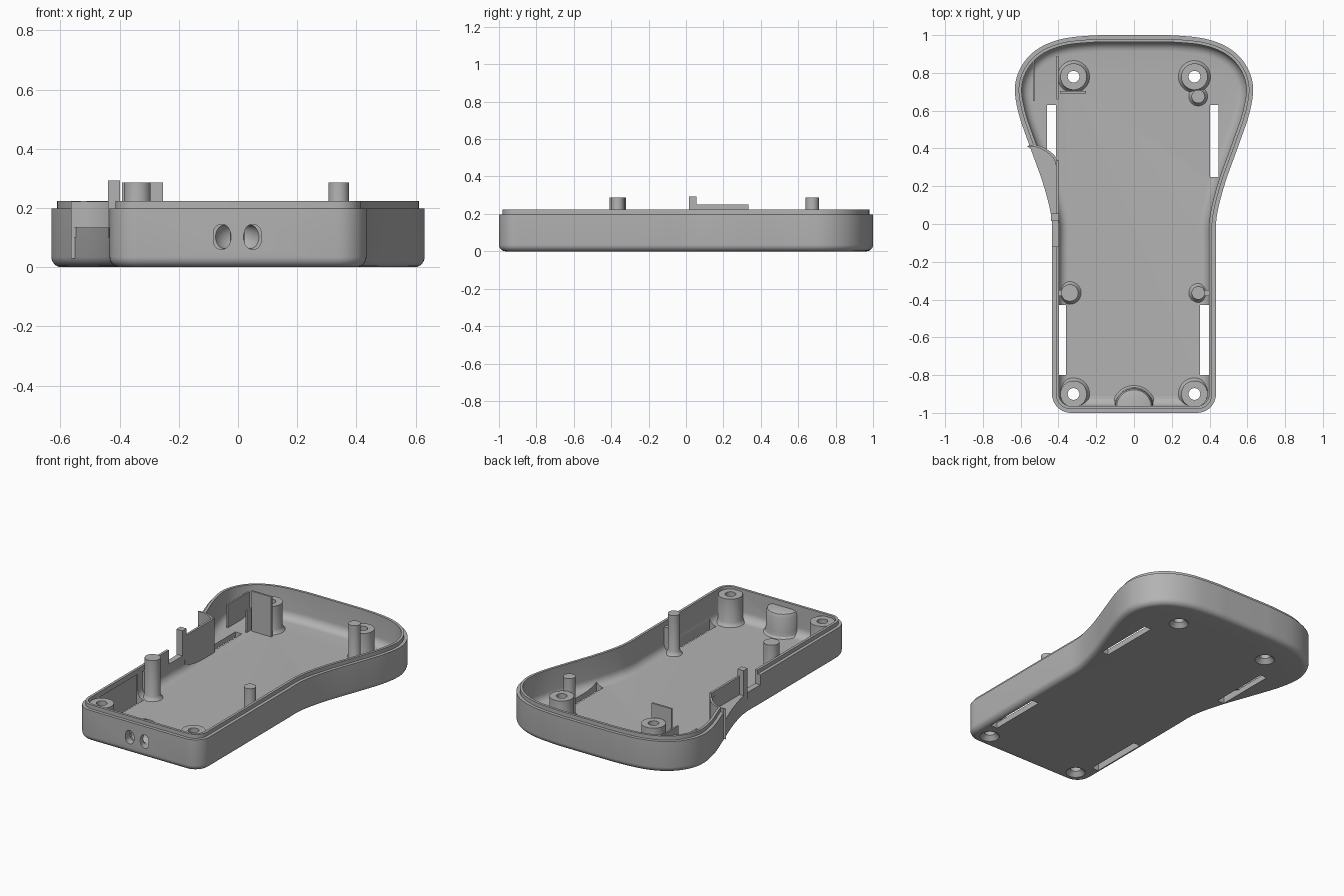
import bpy, bmesh, math
from mathutils import Vector

cube = bpy.data.objects.get("Cube")
if cube:
    bpy.data.objects.remove(cube, do_unlink=True)

grey = bpy.data.materials.new("plain grey")
grey.use_nodes = True
grey.diffuse_color = (0.45, 0.45, 0.45, 1)
grey.node_tree.nodes["Principled BSDF"].inputs["Base Color"].default_value = (0.45, 0.45, 0.45, 1)
FLOOR = 0.035


def make_object(name, bm):
    bmesh.ops.recalc_face_normals(bm, faces=bm.faces)
    mesh = bpy.data.meshes.new(name)
    bm.to_mesh(mesh)
    bm.free()
    mesh.materials.append(grey)
    obj = bpy.data.objects.new(name, mesh)
    bpy.context.collection.objects.link(obj)
    return obj


def loft(name, rings, closed=False):
    """Skin a stack of equal rings; closed joins the last ring to the first."""
    bm = bmesh.new()
    rows = [[bm.verts.new(p) for p in ring] for ring in rings]
    pairs = list(zip(rows, rows[1:])) + ([(rows[-1], rows[0])] if closed else [])
    for a, b in pairs:
        for i in range(len(a)):
            bm.faces.new((a[i - 1], a[i], b[i], b[i - 1]))
    if not closed:
        bm.faces.new(rows[0])
        bm.faces.new(rows[-1])
    return make_object(name, bm)


def prism(name, points, z0, z1):
    return loft(name, [[(p[0], p[1], z) for p in points] for z in (z0, z1)])


def box(name, x0, x1, y0, y1, z0, z1):
    return prism(name, [(x0, y0), (x1, y0), (x1, y1), (x0, y1)], z0, z1)


def lathe(name, x, y, profile, closed=False, n=40):
    angles = [math.tau * i / n for i in range(n)]
    return loft(name, [[(x + r * math.cos(a), y + r * math.sin(a), z) for a in angles]
                       for r, z in profile], closed)


def spline(points, steps=7):
    """Catmull-Rom curve through the points."""
    pts = [Vector(p) for p in points]
    pts = [2 * pts[0] - pts[1]] + pts + [2 * pts[-1] - pts[-2]]
    out = []
    for a, b, c, d in zip(pts, pts[1:], pts[2:], pts[3:]):
        for k in range(steps):
            t = k / steps
            out.append(0.5 * (2 * b + (c - a) * t + (2 * a - 5 * b + 4 * c - d) * t ** 2
                              + (3 * b - a - 3 * c + d) * t ** 3))
    return out + [pts[-2]]


# Outline of the case: flared back, straight grip, rounded front corners
half = spline([(0.1, 1), (0.22, 0.998), (0.38, 0.98), (0.505, 0.93), (0.59, 0.845), (0.63, 0.73),
               (0.612, 0.59), (0.555, 0.42), (0.49, 0.24), (0.45, 0.1), (0.434, 0), (0.434, -0.12)])
half += [Vector((0.334 + 0.1 * math.cos(a), -0.9 - 0.1 * math.sin(a)))
         for a in [math.pi / 2 * i / 10 for i in range(11)]]
outline = half + [Vector((-p.x, p.y)) for p in reversed(half)]


def inset_ring(inset):
    ring = []
    for i, p in enumerate(outline):
        t = (outline[(i + 1) % len(outline)] - outline[i - 1]).normalized()
        ring.append(p + Vector((t.y, -t.x)) * inset)
    return ring


# Shell section: rounded bottom edge, stepped lip, inner fillet, floor
quarter = [math.pi / 2 * i / 6 for i in range(7)]
section = [(0.035 * (1 - math.sin(a)), 0.035 * (1 - math.cos(a))) for a in quarter]
section += [(0, 0.198), (0.02, 0.198), (0.02, 0.223), (0.036, 0.223)]
section += [(0.036 + 0.05 * (1 - math.cos(a)), FLOOR + 0.05 * (1 - math.sin(a))) for a in quarter]
shell = loft("case_shell", [[(p.x, p.y, z) for p in inset_ring(d)] for d, z in section])

# Finger guard path beside the side pocket
guard = spline([(-0.565, 0.41), (-0.51, 0.405), (-0.455, 0.375), (-0.42, 0.335), (-0.41, 0.27)], 5)

# Half-round housing behind the strap holes
dome = []
for r, z in [(0.12, 0.03), (0.105, 0.045), (0.1, 0.07), (0.1, 0.165), (0.092, 0.182), (0.07, 0.19)]:
    dome.append([(r * math.cos(math.pi * i / 24), -0.97 + r * math.sin(math.pi * i / 24), z)
                 for i in range(25)])
strap_housing = loft("strap_housing", dome)

# Cutters: floor slots, side pocket, screw holes, strap tunnel
cutters = [box("slot_cutter", x, x + 0.046, y0, y1, -0.1, 0.19) for x, y0, y1 in
           [(0.402, 0.25, 0.63), (-0.46, 0.25, 0.63), (-0.405, -0.8, -0.43), (0.35, -0.8, -0.43)]]
cutters.append(prism("pocket_cutter", guard + [Vector((-0.39, 0.2)), Vector((-0.39, -0.12)),
                                               Vector((-0.7, -0.12)), Vector((-0.7, 0.41))], 0.135, 0.4))
bosses = [(sx * 0.32, y) for sx in (-1, 1) for y in (0.78, -0.9)]
for x, y in bosses:
    cutters.append(lathe("screw_cutter", x, y, [(0.06, -0.005), (0.031, 0.026), (0.031, 0.1)]))
strap_cutters = []
for x in (-0.055, 0.05):
    arc = [math.pi * i / 10 for i in range(11)]
    loop = [(x + 0.028 * math.cos(a), 0.117 + 0.028 * math.sin(a)) for a in arc]
    loop += [(x - 0.028 * math.cos(a), 0.088 - 0.028 * math.sin(a)) for a in arc]
    strap_cutters.append(loft("strap_hole_cutter", [[(px, y, pz) for px, pz in loop] for y in (-1.05, -0.955)]))
tunnel = []
for i in range(32):
    a = math.tau * i / 32
    ring = []
    for j in range(20):
        b = math.tau * j / 20
        r = 0.0525 + 0.027 * math.cos(b)
        ring.append((r * math.cos(a) - 0.0025, -0.985 + r * math.sin(a), 0.1025 + 0.04 * math.sin(b)))
    tunnel.append(ring)
strap_cutters.append(loft("strap_tunnel_cutter", tunnel, True))


def cut(target, tools):
    for tool in tools:
        mod = target.modifiers.new("cut", "BOOLEAN")
        mod.operation, mod.solver, mod.object = "DIFFERENCE", "EXACT", tool
    bpy.context.view_layer.update()
    bpy.context.view_layer.objects.active = target
    for mod in list(target.modifiers):
        bpy.ops.object.modifier_apply(modifier=mod.name)


cut(shell, cutters + strap_cutters)
cut(strap_housing, strap_cutters)
for tool in cutters + strap_cutters:
    bpy.data.objects.remove(tool, do_unlink=True)

# Screw bosses with flared feet
for x, y in bosses:
    lathe("screw_boss", x, y, [(0.09, 0.03), (0.078, 0.042), (0.07, 0.06), (0.07, 0.208),
                               (0.031, 0.208), (0.031, 0.03)], True)

# Tall locating posts
for x, y, r in [(-0.34, -0.365, 0.045), (0.34, -0.365, 0.035), (0.34, 0.675, 0.035)]:
    lathe("locating_post", x, y, [(r + 0.02, 0.03), (r + 0.008, 0.042), (r, 0.06), (r, 0.287)])
box("post_rib_left", 0.36, 0.41, -0.38, -0.35, 0.03, 0.19)
box("post_rib_right", -0.41, -0.37, -0.38, -0.35, 0.03, 0.19)

# Side pocket: shelf, curved guard wall, straight guard and latch post
edge = [p for p in inset_ring(0.006) if p.x < 0 and 0 < p.y < 0.4]
edge.sort(key=lambda p: p.y)
prism("pocket_shelf", guard + [Vector((-0.41, 0))] + edge, 0.1, 0.135)
inner = [p + Vector((0.012, 0.008)) for p in guard]
prism("curved_guard", guard + inner[::-1], 0.03, 0.222)
box("straight_guard", -0.412, -0.398, 0.04, 0.335, 0.03, 0.25)
box("latch_post", -0.44, -0.398, 0.015, 0.055, 0.1, 0.293)

# Thin board guides in the flared end
box("outer_guide", -0.536, -0.526, 0.65, 0.88, 0.03, 0.18)
box("inner_guide", -0.411, -0.401, 0.66, 0.89, 0.03, 0.17)
box("cross_guide", -0.392, -0.253, 0.692, 0.704, 0.03, 0.287)

# Smooth rounded faces, keep edges crisp
for obj in bpy.context.collection.objects:
    if obj.type == "MESH" and grey.name in obj.data.materials:
        bpy.ops.object.select_all(action="DESELECT")
        obj.select_set(True)
        bpy.context.view_layer.objects.active = obj
        bpy.ops.object.shade_smooth_by_angle(angle=math.radians(32))
